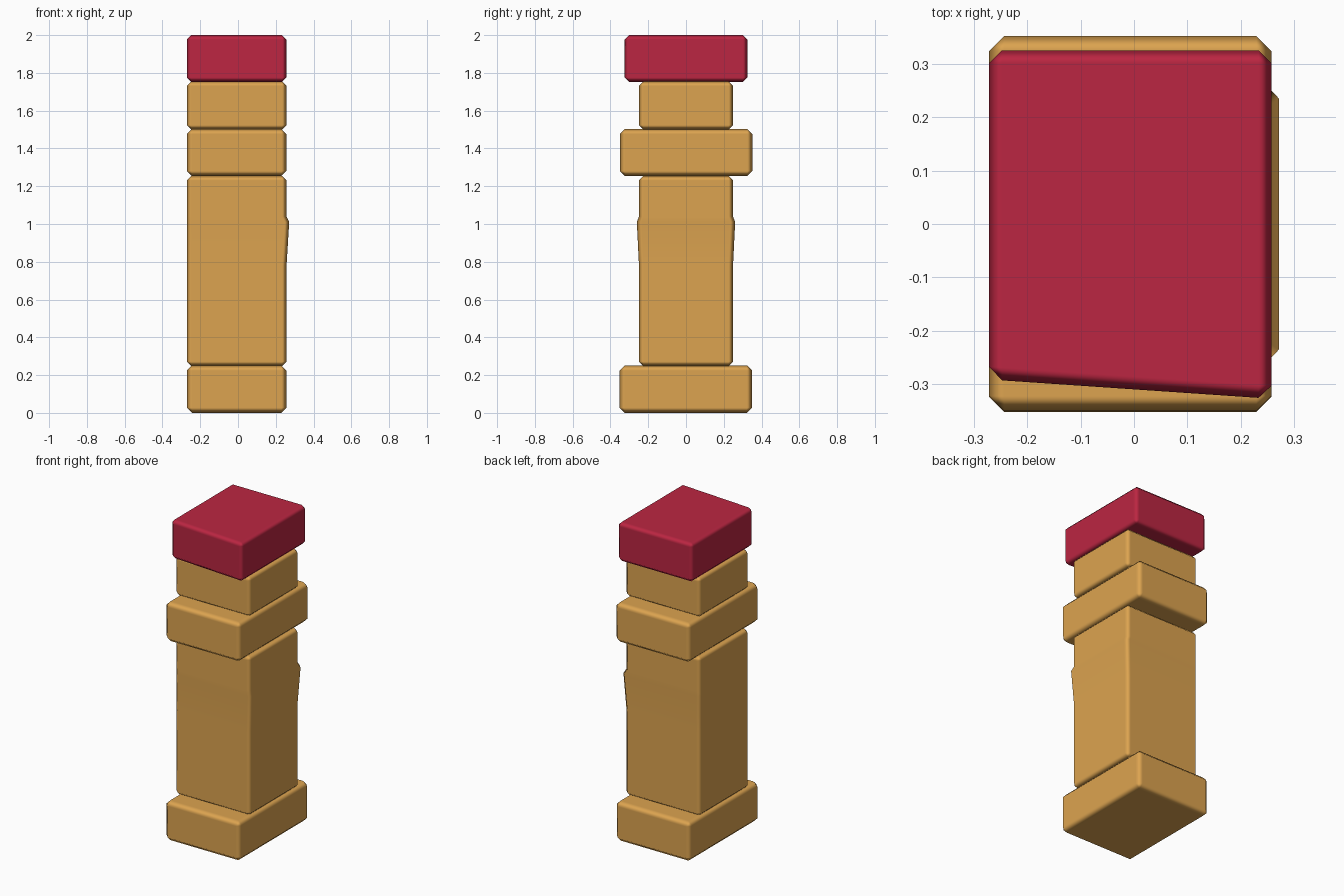
import bpy, bmesh, math
from mathutils import Vector

if "Cube" in bpy.data.objects:
    bpy.data.objects.remove(bpy.data.objects["Cube"])


def material(name, rgb):
    m = bpy.data.materials.new(name)
    m.diffuse_color = (*rgb, 1.0)
    m.use_nodes = True
    m.node_tree.nodes["Principled BSDF"].inputs["Base Color"].default_value = m.diffuse_color
    return m


GOLD = material("warm gold", (0.72, 0.37, 0.08))
RED = material("crimson", (0.50, 0.019, 0.054))
X0, X1 = -0.271, 0.257


def block(name, y0, y1, z0, z1, chamfer, mat, skew=0.0, bulge=False):
    """Chamfered block; skew pulls in the front left edge, bulge swells the right side."""
    bm = bmesh.new()
    bmesh.ops.create_cube(bm, size=1.0)
    for v in bm.verts:
        left, front = v.co.x < 0, v.co.y < 0
        v.co = Vector((X0 if left else X1,
                       y0 if front else y1,
                       z0 if v.co.z < 0 else z1))
        if left and front:
            v.co.y += skew
    bmesh.ops.bevel(bm, geom=bm.edges[:], offset=chamfer, segments=1,
                    profile=0.5, affect='EDGES')
    if bulge:
        # cut rings, then push out the middle one on the right half
        for z in (0.78, 1.01, 1.04):
            bmesh.ops.bisect_plane(bm, geom=bm.verts[:] + bm.edges[:] + bm.faces[:],
                                   plane_co=(0, 0, z), plane_no=(0, 0, 1))
        for v in bm.verts:
            if abs(v.co.z - 1.01) < 1e-4 and v.co.x > 0:
                v.co.x += 0.014
                v.co.y *= 1.045
    bmesh.ops.recalc_face_normals(bm, faces=bm.faces[:])
    me = bpy.data.meshes.new(name)
    bm.to_mesh(me)
    bm.free()
    me.materials.append(mat)
    me.shade_smooth()
    ob = bpy.data.objects.new(name, me)
    bpy.context.collection.objects.link(ob)
    # keep the broad faces flat and let the chamfers blend
    wn = ob.modifiers.new("flat faces", 'WEIGHTED_NORMAL')
    wn.weight = 100
    return ob


# Stacked column, bottom to top
block("base", -0.352, 0.350, 0.0, 0.252, 0.028, GOLD)
block("shaft", -0.249, 0.249, 0.248, 1.255, 0.024, GOLD, bulge=True)
block("collar", -0.350, 0.352, 1.253, 1.504, 0.028, GOLD)
block("neck", -0.249, 0.249, 1.50, 1.755, 0.024, GOLD)
block("cap", -0.327, 0.325, 1.752, 2.0, 0.024, RED, skew=0.036)
